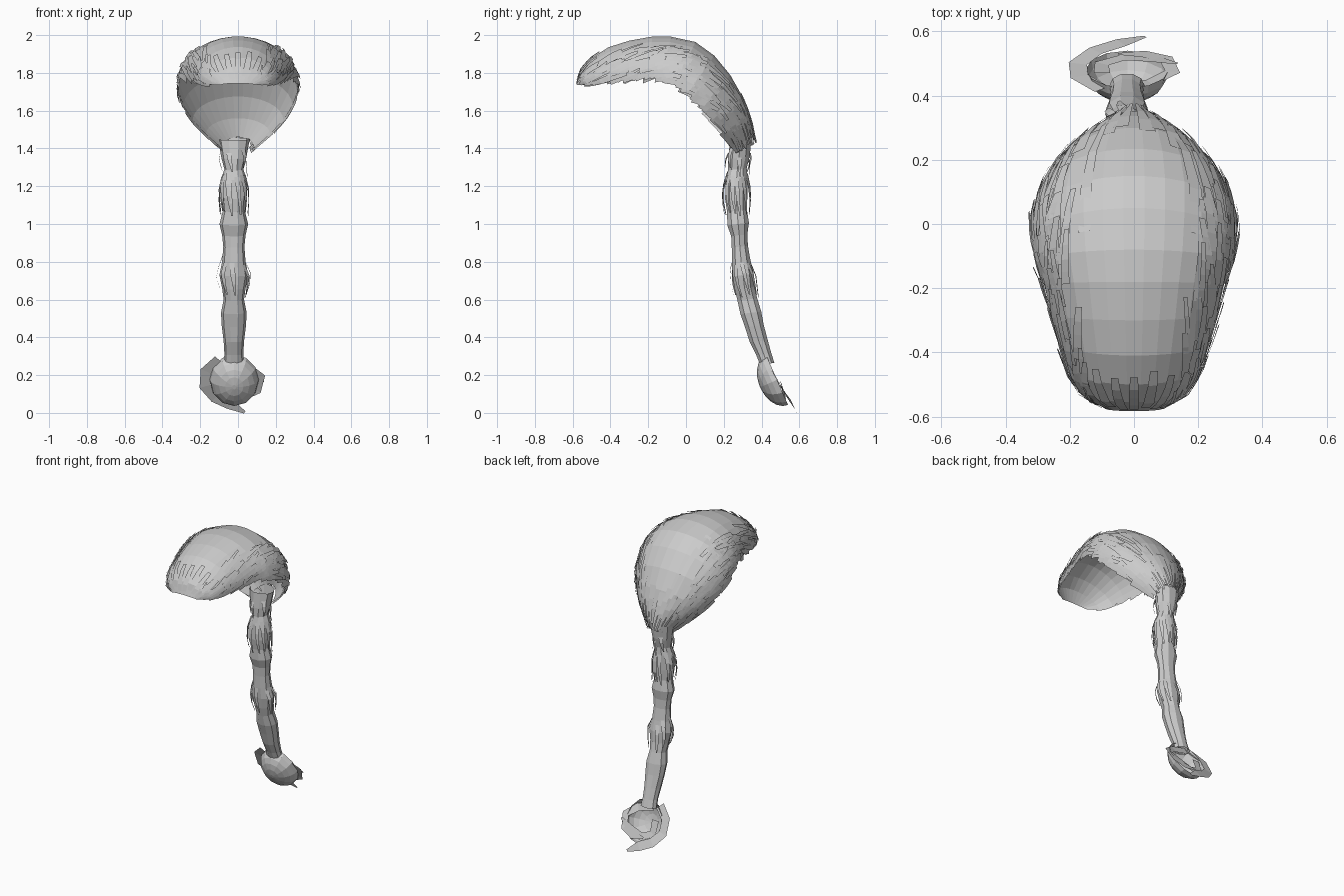
import bpy, math, random
from mathutils import Vector

if "Cube" in bpy.data.objects:
    bpy.data.objects.remove(bpy.data.objects["Cube"])

random.seed(4)
grey = bpy.data.materials.new("hair grey")
grey.diffuse_color = (0.6, 0.6, 0.6, 1)
grey.use_nodes = True
grey.node_tree.nodes["Principled BSDF"].inputs["Base Color"].default_value = grey.diffuse_color


def make(name, verts, faces):
    me = bpy.data.meshes.new(name)
    me.from_pydata([tuple(v) for v in verts], [], faces)
    me.materials.append(grey)
    ob = bpy.data.objects.new(name, me)
    bpy.context.collection.objects.link(ob)
    return ob


def grid_faces(rows, cols, start=0, wrap=False):
    faces = []
    for i in range(rows - 1):
        for j in range(cols if wrap else cols - 1):
            k = (j + 1) % cols
            faces.append((start + i * cols + j, start + i * cols + k,
                          start + (i + 1) * cols + k, start + (i + 1) * cols + j))
    return faces


# Cap stations from forehead to nape: ridge y, z, edge y, z, half width
CAP = [(-.583, 1.745, -.575, 1.735, .09), (-.555, 1.82, -.525, 1.735, .165),
       (-.50, 1.88, -.45, 1.745, .205), (-.41, 1.937, -.37, 1.755, .23),
       (-.30, 1.972, -.28, 1.77, .256), (-.18, 1.993, -.19, 1.78, .28),
       (-.08, 1.993, -.12, 1.775, .302), (.05, 1.965, -.05, 1.745, .315),
       (.15, 1.893, .02, 1.695, .314), (.235, 1.79, .09, 1.625, .288),
       (.30, 1.675, .15, 1.55, .24), (.338, 1.56, .20, 1.475, .17),
       (.352, 1.46, .235, 1.40, .085)]
LAST = len(CAP) - 1


def surf(s, a):
    """Point on the cap: s along the stations, a = degrees from the ridge."""
    s = max(0, min(LAST + .4, s))
    i = min(int(s), LAST - 1)
    ty, tz, ey, ez, w = [p + (q - p) * (s - i) for p, q in zip(CAP[i], CAP[i + 1])]
    r = math.radians(a)
    k = 1 - math.cos(r)
    return Vector((w * math.sin(r), ty + (ey - ty) * k, tz + (ez - tz) * k))


def lifted(s, a, h):
    s = max(.05, min(LAST + .3, s))
    du = surf(s + .05, a) - surf(s - .05, a)
    dv = surf(s, a + 1) - surf(s, a - 1)
    n = dv.cross(du).normalized()
    p = surf(s, a)
    if n.dot(p - Vector((0, 0, 1.6))) < 0:
        n = -n
    return p + n * h


# Scalp cap: an open shell
ANG = [-90 + 12 * j for j in range(16)]
make("scalp_cap", [surf(i, a) for i in range(len(CAP)) for a in ANG],
     grid_faces(len(CAP), len(ANG)))

# Overlapping locks lying on the cap
verts, faces = [], []


def cap_lock(s, a, ds, da, half, lift):
    n = 5
    base = len(verts)
    for k in range(n):
        t = k / (n - 1)
        hw = half * (1 - .55 * t)
        for e in (-hw, hw):
            verts.append(lifted(s + ds * t, a + da * t + e, .004 + lift * t))
    faces.extend(grid_faces(n, 2, base))


for side in (-1, 1):
    for row, count in ((88, 34), (76, 30), (64, 26), (52, 14)):
        for k in range(count):
            s = .3 + (LAST - 1) * k / count + random.uniform(-.2, .2)
            a = row + random.uniform(-4, 5)
            cap_lock(s, side * a, random.uniform(1.2, 2.4),
                     -side * random.uniform(2, 16), random.uniform(3, 6),
                     random.uniform(.004, .016))
    # loose locks sweeping over the nape
    for k in range(8):
        cap_lock(9.2 + random.random(), side * (10 + 10 * k), 2.8, -side * 5, 6, .016)
# long loose locks from crown to nape
cap_lock(1.5, 50, 6, -9, 5, .006)
cap_lock(6.5, 40, 5.3, -12, 5, .012)
cap_lock(6.5, -30, 5, 8, 4, .008)
# forehead locks
for k in range(9):
    cap_lock(.2 + random.uniform(0, .4), -64 + 16 * k, 2, 0, 7, .008)
make("cap_locks", verts, faces)

# Braid: z, y centre, x radius, y radius, bulging along its length
BRAID = [(1.45, .29, .085, .06), (1.40, .285, .075, .06), (1.35, .28, .066, .06),
         (1.29, .272, .05, .052), (1.24, .268, .068, .06), (1.14, .266, .066, .062),
         (1.07, .27, .058, .055), (1.00, .276, .076, .06), (.94, .282, .062, .045),
         (.88, .285, .056, .045), (.80, .292, .062, .052), (.73, .302, .076, .058),
         (.66, .31, .062, .055), (.60, .325, .054, .055), (.53, .343, .068, .058),
         (.46, .362, .064, .052), (.38, .385, .054, .05), (.31, .412, .05, .042),
         (.26, .43, .055, .04)]
SIDES = 10
verts = []
for z, y, rx, ry in BRAID:
    for j in range(SIDES):
        t = math.tau * j / SIDES
        verts.append((-.022 + rx * math.cos(t), y + ry * math.sin(t),
                      z + .12 * ry * math.sin(t)))
make("braid", verts, grid_faces(len(BRAID), SIDES, wrap=True))


def braid_at(z):
    for p, q in zip(BRAID, BRAID[1:]):
        if q[0] <= z <= p[0]:
            t = (p[0] - z) / (p[0] - q[0])
            return [u + (v - u) * t for u, v in zip(p, q)]
    return BRAID[-1]


# Thin loose wisps hanging beside the braid
verts, faces = [], []
for top, count, length in ((1.40, 6, .1), (1.28, 14, .2), (.84, 8, .17)):
    for k in range(count):
        t0 = math.tau * k / count + random.uniform(-.2, .2)
        z0 = top - random.uniform(0, .06)
        base = len(verts)
        for i in range(4):
            f = i / 3
            z, y, rx, ry = braid_at(z0 - length * f)
            out = 1.03 + .25 * math.sin(f * 2.4)
            for e in (-1, 1):
                t = t0 + e * .2 * (1 - .7 * f) + .25 * f
                verts.append((-.022 + rx * out * math.cos(t), y + ry * out * math.sin(t), z))
        faces.extend(grid_faces(4, 2, base))
make("braid_wisps", verts, faces)

# Tail end: hollow cup opening to the back
C = Vector((-.02, .482, .175))
X = Vector((1, 0, 0))
D = Vector((0, .4, -.917))      # along the rim, downwards
N = Vector((0, -.917, -.4))     # bulge direction
verts = []
for i in range(6):
    p = math.radians(90 - 17 * i)
    for j in range(12):
        t = math.tau * j / 12
        verts.append(C + X * (.13 * math.sin(p) * math.cos(t))
                     + D * (.145 * math.sin(p) * math.sin(t)) + N * (.098 * math.cos(p)))
make("tail_cup", verts, grid_faces(6, 12, wrap=True) + [tuple(range(60, 72))])

# Curled bands sweeping around the cup, each a path with a width
CURLS = [([(-.10, .42, .28), (-.17, .46, .22), (-.175, .50, .14), (-.12, .54, .08),
           (-.04, .565, .045), (.035, .584, .003)], .06),
         ([(-.06, .43, .27), (.05, .44, .24), (.12, .475, .19), (.10, .515, .12),
           (.03, .53, .09), (-.05, .53, .09)], .05),
         ([(-.10, .47, .20), (-.10, .50, .12), (-.03, .52, .09), (.06, .515, .12),
           (.135, .50, .17)], .05)]
verts, faces = [], []
for path, width in CURLS:
    base = len(verts)
    pts = [Vector(p) for p in path]
    for k, p in enumerate(pts):
        along = pts[min(k + 1, len(pts) - 1)] - pts[max(k - 1, 0)]
        across = along.cross(N).normalized()
        hw = width / 2 * (1 if k < len(pts) - 1 else .25)
        verts += [p - across * hw, p + across * hw]
    faces.extend(grid_faces(len(pts), 2, base))
make("tail_curls", verts, faces)
